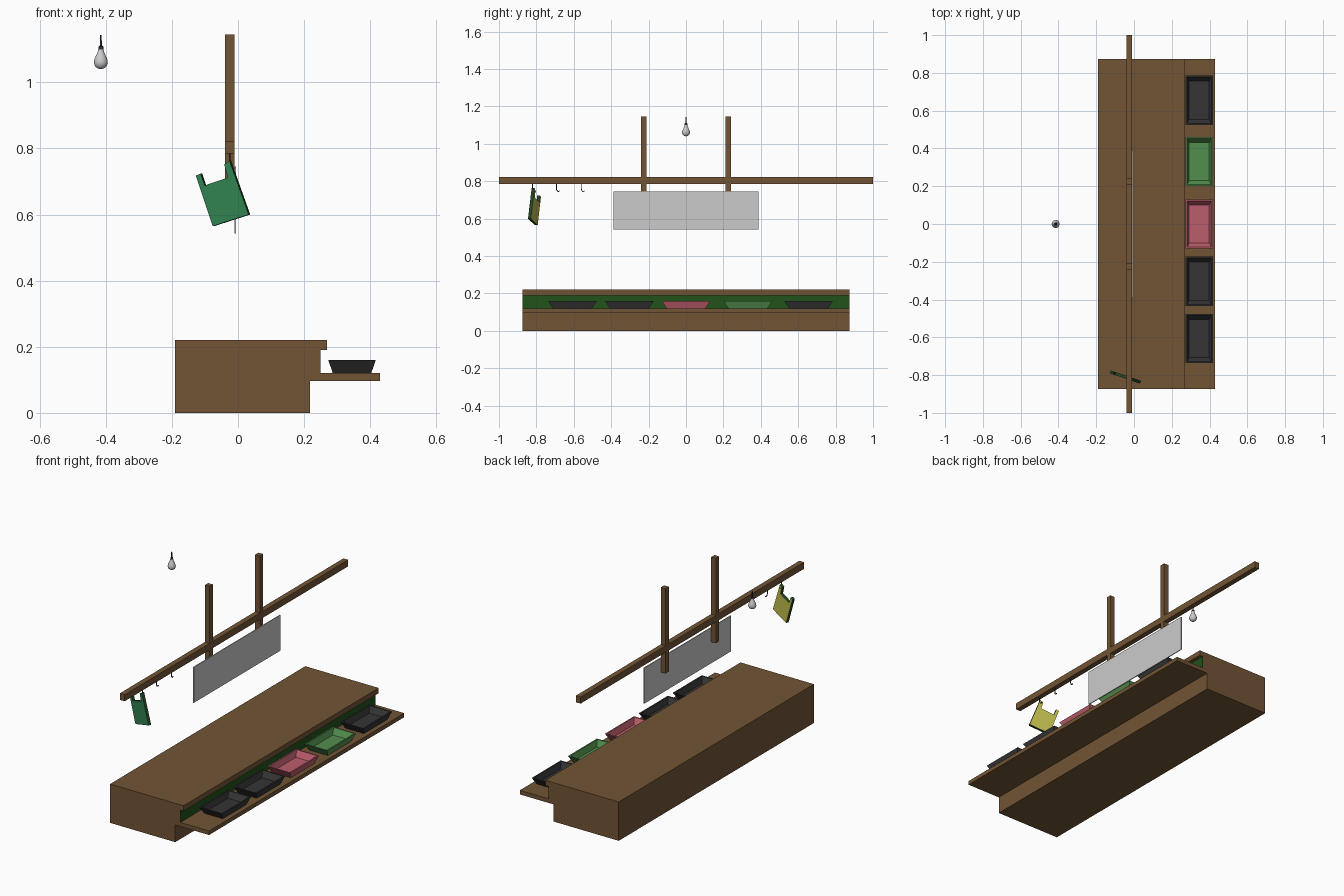
import bpy, bmesh, math
from mathutils import Vector

if "Cube" in bpy.data.objects:
    bpy.data.objects.remove(bpy.data.objects["Cube"])


def material(name, rgb):
    m = bpy.data.materials.new(name)
    m.diffuse_color = (*rgb, 1)
    m.use_nodes = True
    m.node_tree.nodes["Principled BSDF"].inputs["Base Color"].default_value = m.diffuse_color
    return m


WOOD = material("wood", (0.17, 0.09, 0.036))
DARK = material("dark_plastic", (0.035, 0.035, 0.037))
PINK = material("pink_plastic", (0.5, 0.11, 0.15))
GREEN = material("green_plastic", (0.085, 0.27, 0.075))
PANEL = material("panel_green", (0.016, 0.085, 0.01))
BAG = material("bag_green", (0.03, 0.22, 0.08))
BAG_EDGE = material("bag_edge", (0.015, 0.06, 0.015))
BAG_BACK = material("bag_yellow", (0.55, 0.52, 0.08))
METAL = material("dark_metal", (0.03, 0.03, 0.03))


def finish(name, bm, *mats):
    bmesh.ops.recalc_face_normals(bm, faces=bm.faces)
    me = bpy.data.meshes.new(name)
    bm.to_mesh(me)
    bm.free()
    ob = bpy.data.objects.new(name, me)
    bpy.context.collection.objects.link(ob)
    for m in mats:
        me.materials.append(m)
    return ob


def box(name, lo, hi, *mats):
    bm = bmesh.new()
    bmesh.ops.create_cube(bm, size=1)
    for v in bm.verts:
        v.co = [a + (b - a) * (c + 0.5) for a, b, c in zip(lo, hi, v.co)]
    return finish(name, bm, *mats)


def prism(name, points, offset, *mats):
    """Extrude a closed outline; faces: front cap 0, sides 1, back cap 2."""
    bm = bmesh.new()
    off = Vector(offset)
    a = [bm.verts.new(p) for p in points]
    b = [bm.verts.new(Vector(p) + off) for p in points]
    last = len(mats) - 1
    bm.faces.new(a).material_index = 0
    bm.faces.new(b[::-1]).material_index = min(2, last)
    for i in range(len(a)):
        j = (i + 1) % len(a)
        bm.faces.new((a[i], b[i], b[j], a[j])).material_index = min(1, last)
    return finish(name, bm, *mats)


# Counter with front shelf and overhanging top
profile = [(-0.19, 0), (0.218, 0), (0.218, 0.097), (0.43, 0.097), (0.43, 0.12),
           (0.248, 0.12), (0.248, 0.19), (0.27, 0.19), (0.27, 0.22), (-0.19, 0.22)]
prism("counter", [(x, -0.873, z) for x, z in profile], (0, 1.746, 0), WOOD)
box("counter_front_panel", (0.245, -0.872, 0.12), (0.25, 0.872, 0.19), PANEL)


# Trays: tapered loops going up the outside, over the rim and into the floor
def tray(name, cy, mat):
    bm = bmesh.new()
    rings = []
    for hx, hy, z in [(0.058, 0.104, 0.12), (0.072, 0.13, 0.16),
                      (0.064, 0.122, 0.16), (0.053, 0.101, 0.128)]:
        rings.append([bm.verts.new((0.345 + sx * hx, cy + sy * hy, z))
                      for sx, sy in ((-1, -1), (1, -1), (1, 1), (-1, 1))])
    for r, s in zip(rings, rings[1:]):
        for i in range(4):
            j = (i + 1) % 4
            bm.faces.new((r[i], r[j], s[j], s[i]))
    bm.faces.new(rings[0][::-1])
    bm.faces.new(rings[-1])
    finish(name, bm, mat)


for i, (cy, mat) in enumerate([(-0.607, DARK), (-0.303, DARK), (0, PINK),
                               (0.331, GREEN), (0.655, DARK)]):
    tray(f"tray_{i + 1}", cy, mat)

# Overhead rail, hangers and sign board
box("rail", (-0.04, -1, 0.785), (-0.01, 1, 0.822), WOOD)
for side, y in (("left", -0.225), ("right", 0.225)):
    box(f"hanger_{side}", (-0.0395, y - 0.015, 0.665), (-0.0105, y + 0.015, 1.145), WOOD)
box("sign_board", (-0.0105, -0.388, 0.543), (-0.0055, 0.388, 0.745))

# Hooks under the rail
for i, y in enumerate((-0.82, -0.693, -0.56)):
    cu = bpy.data.curves.new(f"hook_{i + 1}", "CURVE")
    cu.dimensions = "3D"
    cu.bevel_depth = 0.0028
    cu.bevel_resolution = 1
    cu.use_fill_caps = True
    path = [(0, 0.788), (0, 0.76), (0.003, 0.75), (0.01, 0.745), (0.017, 0.748)]
    sp = cu.splines.new("POLY")
    sp.points.add(len(path) - 1)
    for p, (dy, z) in zip(sp.points, path):
        p.co = (-0.025, y + dy, z, 1)
    cu.materials.append(METAL)
    bpy.context.collection.objects.link(bpy.data.objects.new(f"hook_{i + 1}", cu))

# Hanging bag: notched outline, turned slightly and swinging from one handle
outline = [(-0.128, 0.718), (-0.113, 0.724), (-0.101, 0.688), (-0.031, 0.712),
           (-0.042, 0.752), (-0.026, 0.763), (0.032, 0.6), (-0.077, 0.565)]
prism("hanging_bag", [(x, -0.834 - 0.34 * x, z) for x, z in outline],
      (0.005, 0.015, 0), BAG, BAG_EDGE, BAG_BACK)


# Light bulb, turned from a profile
def lathe(name, prof, segs, *mats):
    bm = bmesh.new()
    vs = [bm.verts.new((-0.415 + r, 0, z)) for r, z in prof]
    edges = [bm.edges.new(p) for p in zip(vs, vs[1:])]
    bmesh.ops.spin(bm, geom=vs + edges, cent=(-0.415, 0, 0), axis=(0, 0, 1),
                   angle=2 * math.pi, steps=segs)
    bmesh.ops.remove_doubles(bm, verts=bm.verts, dist=1e-5)
    ob = finish(name, bm, *mats)
    bpy.context.view_layer.objects.active = ob
    ob.select_set(True)
    bpy.ops.object.shade_smooth_by_angle(angle=math.radians(40))
    ob.select_set(False)


lathe("bulb_glass", [(0, 1.04), (0.009, 1.042), (0.017, 1.048), (0.021, 1.058),
                     (0.020, 1.068), (0.015, 1.08), (0.010, 1.091), (0.008, 1.1),
                     (0, 1.1)], 20)
lathe("bulb_socket", [(0, 1.099), (0.0075, 1.099), (0.0075, 1.108), (0.003, 1.112),
                      (0.0025, 1.143), (0, 1.143)], 12, METAL)
